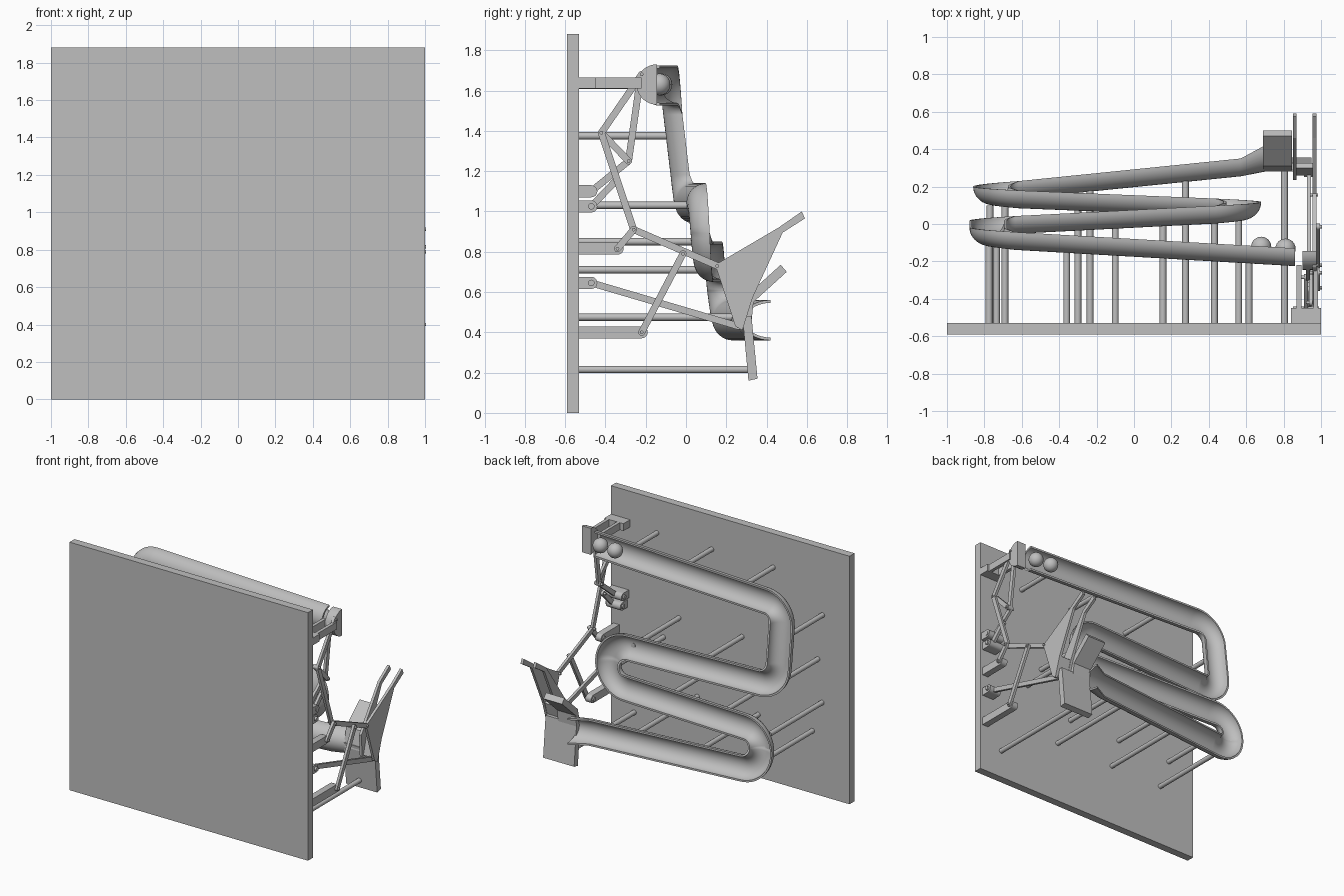
import bpy, bmesh, math
from mathutils import Vector

if "Cube" in bpy.data.objects:
    bpy.data.objects.remove(bpy.data.objects["Cube"], do_unlink=True)

grey = bpy.data.materials.new("plain_grey")
grey.use_nodes = True
grey.diffuse_color = (0.52, 0.52, 0.52, 1)
grey.node_tree.nodes["Principled BSDF"].inputs["Base Color"].default_value = (0.52, 0.52, 0.52, 1)


def finish(name, bm, smooth=False):
    bmesh.ops.recalc_face_normals(bm, faces=bm.faces[:])
    mesh = bpy.data.meshes.new(name)
    bm.to_mesh(mesh)
    bm.free()
    mesh.materials.append(grey)
    obj = bpy.data.objects.new(name, mesh)
    bpy.context.scene.collection.objects.link(obj)
    if smooth:
        bpy.ops.object.select_all(action='DESELECT')
        obj.select_set(True)
        bpy.context.view_layer.objects.active = obj
        bpy.ops.object.shade_smooth_by_angle(angle=math.radians(35))
    return obj


def loft(name, rings, smooth=False):
    """Skin closed rings of points and cap both ends."""
    bm = bmesh.new()
    loops = [[bm.verts.new(p) for p in ring] for ring in rings]
    n = len(loops[0])
    for a, b in zip(loops, loops[1:]):
        for i in range(n):
            j = (i + 1) % n
            bm.faces.new((a[i], a[j], b[j], b[i]))
    bm.faces.new(loops[0])
    bm.faces.new(loops[-1])
    return finish(name, bm, smooth)


def prism(name, profile, x0, x1, smooth=False):
    """Extrude a (y, z) profile along x."""
    return loft(name, [[(x, y, z) for y, z in profile] for x in (x0, x1)], smooth)


def box(name, x0, x1, y0, y1, z0, z1):
    return prism(name, [(y0, z0), (y1, z0), (y1, z1), (y0, z1)], x0, x1)


def arc(cy, cz, r, start, sweep, n):
    return [(cy + r * math.cos(start + sweep * i / n),
             cz + r * math.sin(start + sweep * i / n)) for i in range(n + 1)]


def link(name, p, q, x, w=0.017, t=0.02):
    """Round-ended bar between two pivots, with a pin at each."""
    a = math.atan2(q[1] - p[1], q[0] - p[0])
    outline = (arc(*q, w, a - math.pi / 2, math.pi, 8)
               + arc(*p, w, a + math.pi / 2, math.pi, 8))
    prism(name, outline, x - t / 2, x + t / 2, True)
    for k, (y, z) in enumerate((p, q)):
        prism(f"{name}_pin_{k}", arc(y, z, 0.009, 0, math.tau * 15 / 16, 15),
              x - 0.025, x + 0.02, True)


# Base board
box("base_board", -1, 1, -0.59, -0.53, 0, 1.88)

# Winding channel: corners are x, rim height (y), z, and channel depth
corners = [(0.57, 0.35, 0.46), (-0.76, 0.215, 0.46), (-0.76, 0.185, 0.75),
           (0.58, 0.13, 0.75), (0.58, 0.105, 1.04), (-0.78, 0.035, 1.04),
           (-0.78, -0.035, 1.625), (0.86, -0.13, 1.625)]
corners = [Vector(c) for c in corners]
TURN = 0.1449
HALF = 0.1
DEPTH = 0.095


def flat(v):
    return Vector((v.x, 0, v.z)).normalized()


stations = [(Vector((0.7, 0.42, 0.46)), Vector((-1, 0, 0)), 0.14),
            (corners[0], Vector((-1, 0, 0)), DEPTH)]
for a, c, b in zip(corners, corners[1:], corners[2:]):
    d1, d2 = flat(c - a), flat(b - c)
    y1 = c.lerp(a, TURN / (c - a).length).y
    y2 = c.lerp(b, TURN / (b - c).length).y
    for i in range(13):
        s = i / 12
        t = s * math.pi / 2
        p = c + TURN * (d2 - d1 - d2 * math.cos(t) + d1 * math.sin(t))
        p.y = y1 + (y2 - y1) * s
        stations.append((p, d1 * math.cos(t) + d2 * math.sin(t), DEPTH))
stations.append((corners[-1], Vector((1, 0, 0)), DEPTH))

rings = []
for p, d, depth in stations:
    side = Vector((-d.z, 0, d.x))
    outer = arc(0, 0, 1, math.pi, math.pi, 18)
    ring = [p + side * HALF * u + Vector((0, depth * v, 0)) for u, v in outer]
    ring += [p + side * (HALF - 0.014) * u + Vector((0, (depth - 0.014) * v, 0))
             for u, v in reversed(outer)]
    rings.append(ring)
loft("channel", rings, True)

# Support posts as x, z, top height
posts = [(-0.69, 0.475, 0.13), (-0.235, 0.475, 0.18), (0.275, 0.475, 0.23),
         (-0.77, 0.71, 0.1), (-0.3, 0.71, 0.085), (0.155, 0.71, 0.065),
         (0.56, 0.85, 0.03), (0.43, 1.03, 0.02), (-0.1, 1.03, -0.02),
         (-0.735, 1.03, -0.05), (-0.775, 1.375, -0.09), (-0.36, 1.625, -0.145),
         (0.155, 1.625, -0.18), (0.615, 1.625, -0.205), (0.805, 0.215, 0.32)]
for i, (x, z, top) in enumerate(posts):
    circle = arc(x, z, 0.018, 0, math.tau * 15 / 16, 15)
    loft(f"support_post_{i}", [[(u, y, v) for u, v in circle] for y in (-0.54, top)], True)

# Balls waiting at the channel exit
for i, x in enumerate((0.68, 0.81)):
    bm = bmesh.new()
    bmesh.ops.create_uvsphere(bm, u_segments=24, v_segments=16, radius=0.054)
    bmesh.ops.translate(bm, verts=bm.verts[:], vec=(x, -0.122 - 0.01 * i, 1.63))
    finish(f"ball_{i}", bm, True)

# Receiving tray at the channel entry
prism("tray_plate", [(0.28, 0.48), (0.31, 0.16), (0.355, 0.17), (0.325, 0.48)], 0.69, 0.95)
prism("tray_backstop", [(0.28, 0.45), (0.325, 0.45), (0.335, 0.55), (0.5, 0.7),
                        (0.47, 0.735), (0.31, 0.59)], 0.69, 0.845)

# Lifting fork: two plates joined by a floor
fork = [(0.46, 0.92), (0.575, 1.0), (0.59, 0.965), (0.48, 0.895),
        (0.33, 0.57), (0.28, 0.41), (0.245, 0.43)]
prism("fork_outer_plate", [(0.145, 0.735)] + fork, 0.955, 0.975)
prism("fork_inner_plate", [(0.235, 0.6)] + fork, 0.85, 0.87)
prism("fork_floor", [(0.26, 0.44), (0.285, 0.43), (0.325, 0.57), (0.3, 0.59)], 0.86, 0.96)

# Scoop that takes the balls from the channel exit
prism("scoop", arc(-0.145, 1.63, 0.1, math.pi / 2, math.pi, 18), 0.9, 0.975, True)
box("scoop_bracket", 0.84, 1.0, -0.54, -0.45, 1.61, 1.665)
for i, x in enumerate((0.87, 0.96)):
    box(f"scoop_bracket_arm_{i}", x, x + 0.025, -0.46, -0.22, 1.61, 1.665)

# Pivot brackets as y, z, x range
brackets = [(-0.47, 1.1, 0.85, 0.99), (-0.47, 1.025, 0.86, 0.98),
            (-0.34, 0.815, 0.93, 0.98), (-0.47, 0.645, 0.88, 0.98),
            (-0.22, 0.4, 0.93, 0.98)]
for i, (y, z, x0, x1) in enumerate(brackets):
    outline = arc(y, z, 0.03, -math.pi / 2, math.pi, 10) + [(-0.54, z + 0.03), (-0.54, z - 0.03)]
    prism(f"pivot_bracket_{i}", outline, x0, x1, True)
    prism(f"bracket_pin_{i}", arc(y, z, 0.016, 0, math.tau * 15 / 16, 15), x0 - 0.01, 0.995, True)

# Linkage bars between pivots in the y-z plane
bars = [("scoop_upper_link", (-0.22, 1.68), (-0.42, 1.39), 0.965),
        ("scoop_lower_link", (-0.23, 1.64), (-0.285, 1.25), 0.93),
        ("triangle_link", (-0.42, 1.39), (-0.285, 1.25), 0.945),
        ("long_rocker", (-0.42, 1.39), (-0.26, 0.91), 0.965),
        ("upper_crank", (-0.285, 1.25), (-0.47, 1.1), 0.92),
        ("lower_crank", (-0.47, 1.025), (-0.35, 1.15), 0.94),
        ("short_crank", (-0.34, 0.815), (-0.26, 0.91), 0.985),
        ("fork_push_rod", (-0.26, 0.91), (0.155, 0.73), 0.965),
        ("fork_lower_rod", (-0.47, 0.645), (0.26, 0.43), 0.935),
        ("drive_arm", (-0.22, 0.4), (-0.015, 0.79), 0.985)]
for bar in bars:
    link(*bar)
